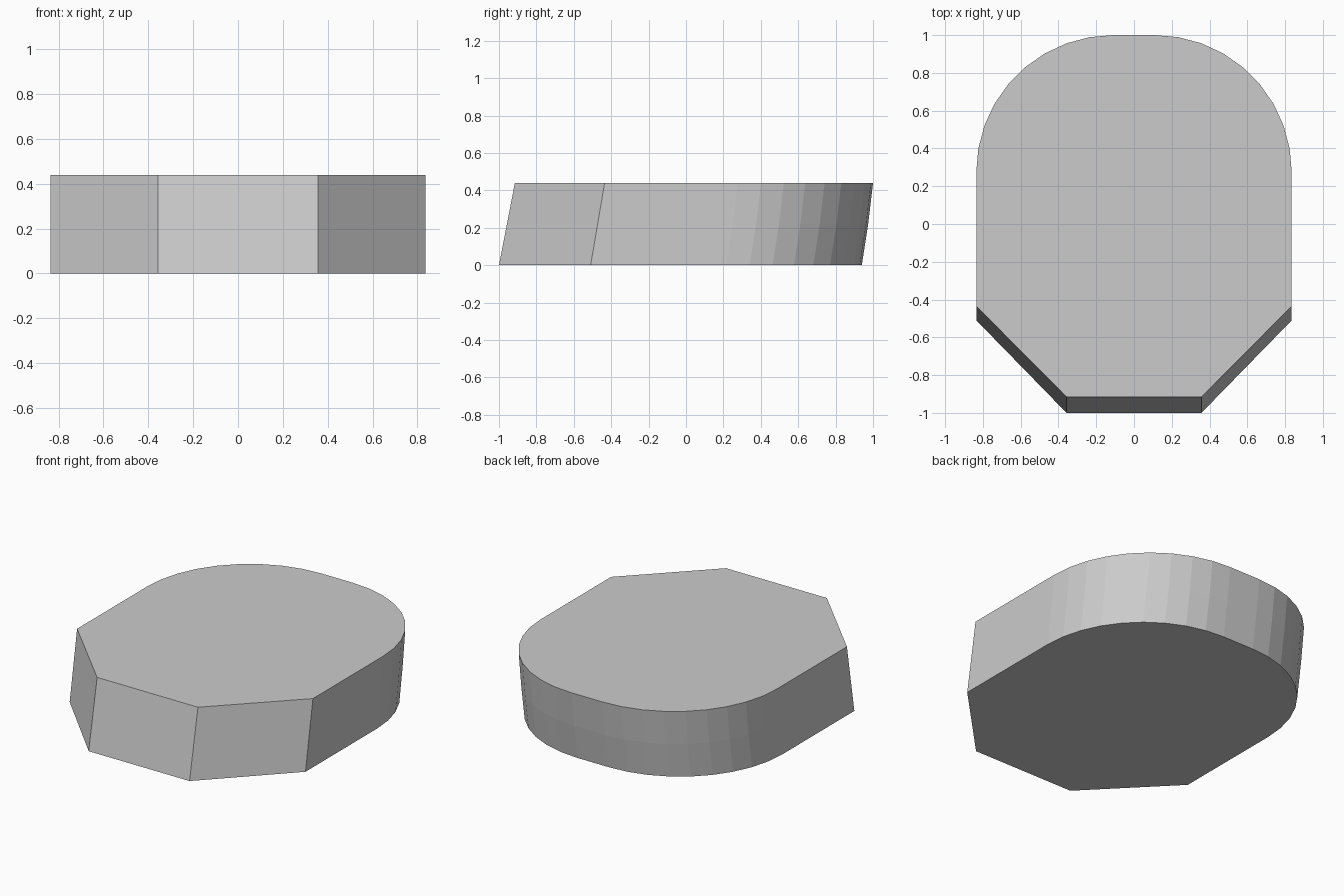
import bpy, bmesh, math

if "Cube" in bpy.data.objects:
    bpy.data.objects.remove(bpy.data.objects["Cube"])

HALF_W, FRONT_W, R, HEIGHT = 0.835, 0.357, 0.725, 0.44


def outline(front, corner, back):
    """Right half: chamfered front, straight side, rounded back; then mirrored."""
    right = [(FRONT_W, front), (HALF_W, corner)]
    for i in range(10):
        a = math.radians(10 * i)
        right.append((HALF_W - R + R * math.cos(a), back - R + R * math.sin(a)))
    return right + [(-x, y) for x, y in reversed(right)]


# Leaning block: rings from bottom to top, back wall slightly bowed
levels = [(0, -1.0, -0.51, 0.94),
          (HEIGHT / 2, -0.9575, -0.4725, 0.974),
          (HEIGHT, -0.915, -0.435, 1.0)]
bm = bmesh.new()
rings = [[bm.verts.new((x, y, z)) for x, y in outline(f, c, b)]
         for z, f, c, b in levels]
n = len(rings[0])
for low, high in zip(rings, rings[1:]):
    for i in range(n):
        j = (i + 1) % n
        bm.faces.new((low[i], low[j], high[j], high[i]))
bm.faces.new(rings[0][::-1])
bm.faces.new(rings[-1])
bmesh.ops.recalc_face_normals(bm, faces=bm.faces)

mesh = bpy.data.meshes.new("slanted_block")
bm.to_mesh(mesh)
bm.free()
bpy.context.collection.objects.link(bpy.data.objects.new("slanted_block", mesh))
